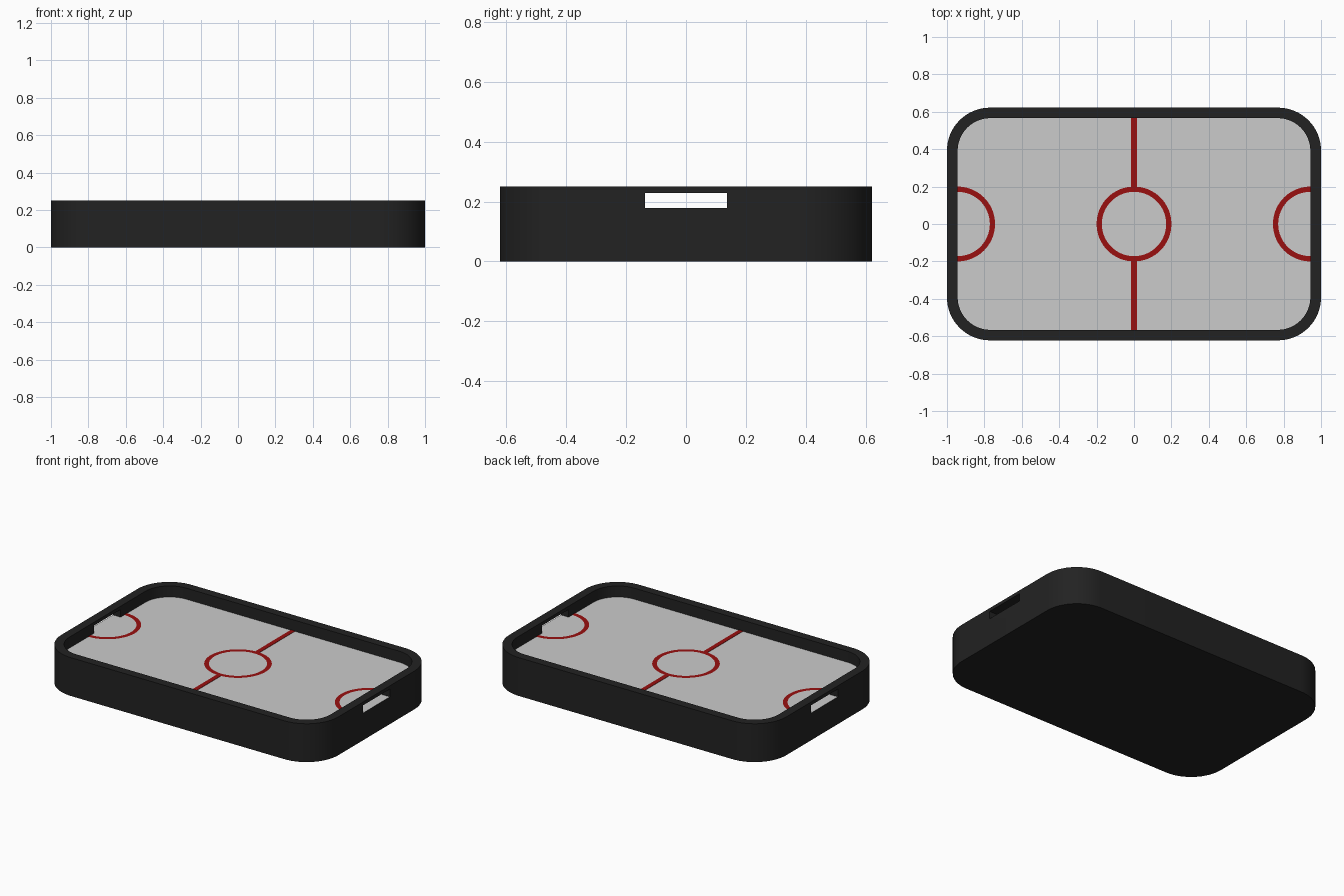
import bpy, bmesh, math

if "Cube" in bpy.data.objects:
    bpy.data.objects.remove(bpy.data.objects["Cube"])

FLOOR, TOP = 0.178, 0.25


def mat(name, rgb):
    m = bpy.data.materials.new(name)
    m.diffuse_color = (*rgb, 1)
    m.use_nodes = True
    m.node_tree.nodes["Principled BSDF"].inputs["Base Color"].default_value = m.diffuse_color
    return m


black = mat("black plastic", (0.016, 0.016, 0.016))
grey = mat("light grey playfield", (0.6, 0.6, 0.6))
red = mat("red line", (0.32, 0.005, 0.005))


def rounded(hx, hy, r, n=16):
    pts = []
    for k, (sx, sy) in enumerate([(1, 1), (-1, 1), (-1, -1), (1, -1)]):
        for i in range(n + 1):
            a = math.pi / 2 * (k + i / n)
            pts.append((sx * (hx - r) + r * math.cos(a), sy * (hy - r) + r * math.sin(a)))
    return pts


def prism(name, pts, z0, z1, material):
    bm = bmesh.new()
    f = bm.faces.new([bm.verts.new((x, y, z0)) for x, y in pts])
    ext = bmesh.ops.extrude_face_region(bm, geom=[f])
    for v in ext["geom"]:
        if isinstance(v, bmesh.types.BMVert):
            v.co.z = z1
    bmesh.ops.recalc_face_normals(bm, faces=bm.faces)
    me = bpy.data.meshes.new(name)
    bm.to_mesh(me)
    bm.free()
    ob = bpy.data.objects.new(name, me)
    bpy.context.collection.objects.link(ob)
    me.materials.append(material)
    return ob


def rect(x0, x1, y0, y1):
    return [(x0, y0), (x1, y0), (x1, y1), (x0, y1)]


# Table body with recessed bed and goal slots through both ends
body = prism("table_body", rounded(1, 0.622, 0.23), 0, TOP, black)
cutters = [prism("bed_cutter", rounded(0.943, 0.566, 0.175), FLOOR, 0.4, black),
           prism("goal_cutter", rect(-1.2, 1.2, -0.137, 0.137), FLOOR, 0.228, black)]
for c in cutters:
    m = body.modifiers.new(c.name, 'BOOLEAN')
    m.operation, m.solver, m.object = 'DIFFERENCE', 'EXACT', c
mesh = bpy.data.meshes.new_from_object(body.evaluated_get(bpy.context.evaluated_depsgraph_get()))
body.modifiers.clear()
body.data = mesh
for c in cutters:
    bpy.data.objects.remove(c)

# Playfield colour: upward faces at bed height
mesh.materials.clear()
mesh.materials.append(black)
mesh.materials.append(grey)
for p in mesh.polygons:
    p.material_index = int(p.normal.z > 0.9 and p.center.z < FLOOR + 0.01)
bpy.context.view_layer.objects.active = body
body.select_set(True)
bpy.ops.object.shade_smooth_by_angle(angle=math.radians(30))


# Painted markings as thin plates
def arc_band(name, cx, a0, a1, r0=0.172, r1=0.2, n=48):
    bm = bmesh.new()
    prev = None
    for i in range(n + 1):
        a = a0 + (a1 - a0) * i / n
        cur = [bm.verts.new((cx + r * math.cos(a), r * math.sin(a), FLOOR + 0.002)) for r in (r0, r1)]
        if prev:
            bm.faces.new((prev[0], prev[1], cur[1], cur[0]))
        prev = cur
    bmesh.ops.remove_doubles(bm, verts=bm.verts, dist=1e-5)
    me = bpy.data.meshes.new(name)
    bm.to_mesh(me)
    bm.free()
    me.materials.append(red)
    bpy.context.collection.objects.link(bpy.data.objects.new(name, me))


h = math.pi / 2
arc_band("centre_circle", 0, 0, 4 * h, n=64)
arc_band("left_goal_arc", -0.943, -h, h)
arc_band("right_goal_arc", 0.943, h, 3 * h)
prism("centre_line_back", rect(-0.015, 0.015, 0.19, 0.566), FLOOR, FLOOR + 0.002, red)
prism("centre_line_front", rect(-0.015, 0.015, -0.566, -0.19), FLOOR, FLOOR + 0.002, red)
